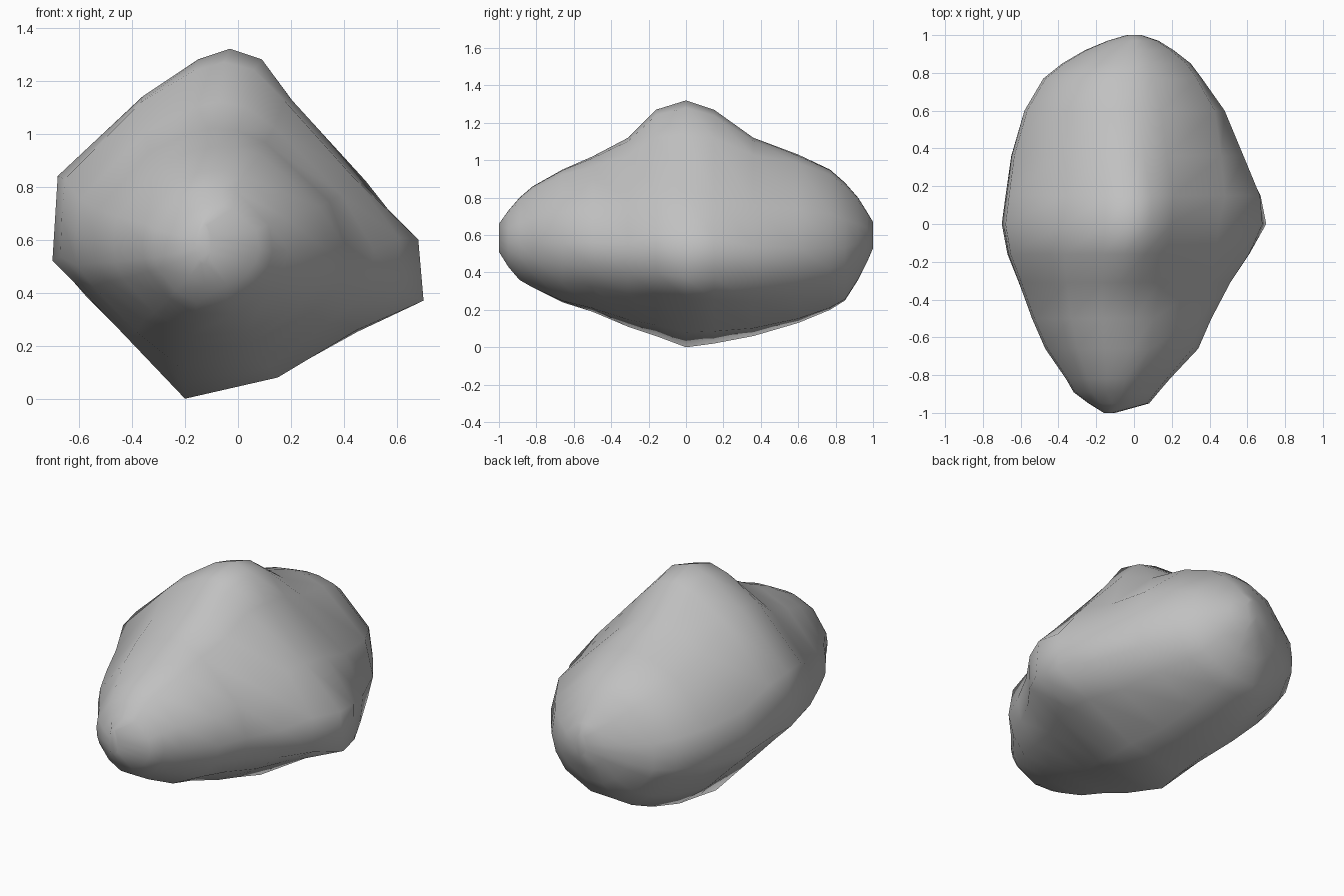
import bpy, bmesh
from math import atan2, cos, sin, pi

cube = bpy.data.objects.get("Cube")
if cube:
    bpy.data.objects.remove(cube, do_unlink=True)

# Lopsided diamond outline through the middle of the boulder (x, z)
MIDDLE = [(-.03, 1.32), (.09, 1.28), (.2, 1.13), (.45, .83), (.68, .6), (.7, .37),
          (.45, .26), (.15, .08), (-.2, 0), (-.4, .21), (-.6, .42), (-.7, .52),
          (-.69, .68), (-.68, .84), (-.36, 1.14), (-.15, 1.28)]

# Extent of each slice along the length: y, low x, high x, low z, high z
SLICES = [(-1, -.16, -.1, .51, .66), (-.95, -.24, .08, .43, .73),
          (-.89, -.32, .13, .36, .8), (-.82, -.36, .19, .32, .86),
          (-.66, -.47, .34, .24, .95), (-.5, -.54, .41, .19, 1.02),
          (-.31, -.61, .51, .11, 1.12), (-.16, -.67, .61, .06, 1.27),
          (0, -.7, .7, 0, 1.32), (.15, -.68, .67, .02, 1.27),
          (.36, -.65, .58, .06, 1.12), (.6, -.58, .48, .13, 1.03),
          (.77, -.48, .36, .2, .95), (.85, -.38, .3, .25, .88),
          (.92, -.26, .21, .36, .8), (.97, -.14, .13, .46, .72),
          (1, -.04, .04, .53, .67)]


def fit(values, low, high):
    """Stretch a list of values to span low to high."""
    a, b = min(values), max(values)
    return [low + (v - a) / (b - a) * (high - low) for v in values]


def slice_points(y, x0, x1, z0, z1):
    """Blend the diamond outline into an oval towards the ends."""
    us = fit([p[0] for p in MIDDLE], -1, 1)
    vs = fit([p[1] for p in MIDDLE], -1, 1)
    xs, zs = [], []
    for u, v in zip(us, vs):
        a = atan2(v, u)
        # The low left flank stays flat for longer than the other sides
        flank = max(0, cos(a + pi * .75))
        reach = .68 + (.7 if y > 0 else .3) * flank
        sharp = max(0, 1 - abs(y) / reach)
        xs.append(sharp * u + (1 - sharp) * cos(a))
        zs.append(sharp * v + (1 - sharp) * sin(a))
    return [(x, y, z) for x, z in zip(fit(xs, x0, x1), fit(zs, z0, z1))]


# Boulder skin lofted through the slices
bm = bmesh.new()
rings = [[bm.verts.new(p) for p in slice_points(*s)] for s in SLICES]
count = len(MIDDLE)
for near, far in zip(rings, rings[1:]):
    for i in range(count):
        j = (i + 1) % count
        bm.faces.new((near[i], near[j], far[j], far[i]))
bm.faces.new(rings[0])
bm.faces.new(rings[-1])
bmesh.ops.recalc_face_normals(bm, faces=bm.faces)
for face in bm.faces:
    face.smooth = True
mesh = bpy.data.meshes.new("boulder")
bm.to_mesh(mesh)
bm.free()

boulder = bpy.data.objects.new("boulder", mesh)
bpy.context.collection.objects.link(boulder)

# Plain grey stone
stone = bpy.data.materials.new("grey_stone")
stone.use_nodes = True
colour = (.53, .53, .53, 1)
stone.diffuse_color = colour
stone.node_tree.nodes["Principled BSDF"].inputs["Base Color"].default_value = colour
mesh.materials.append(stone)
